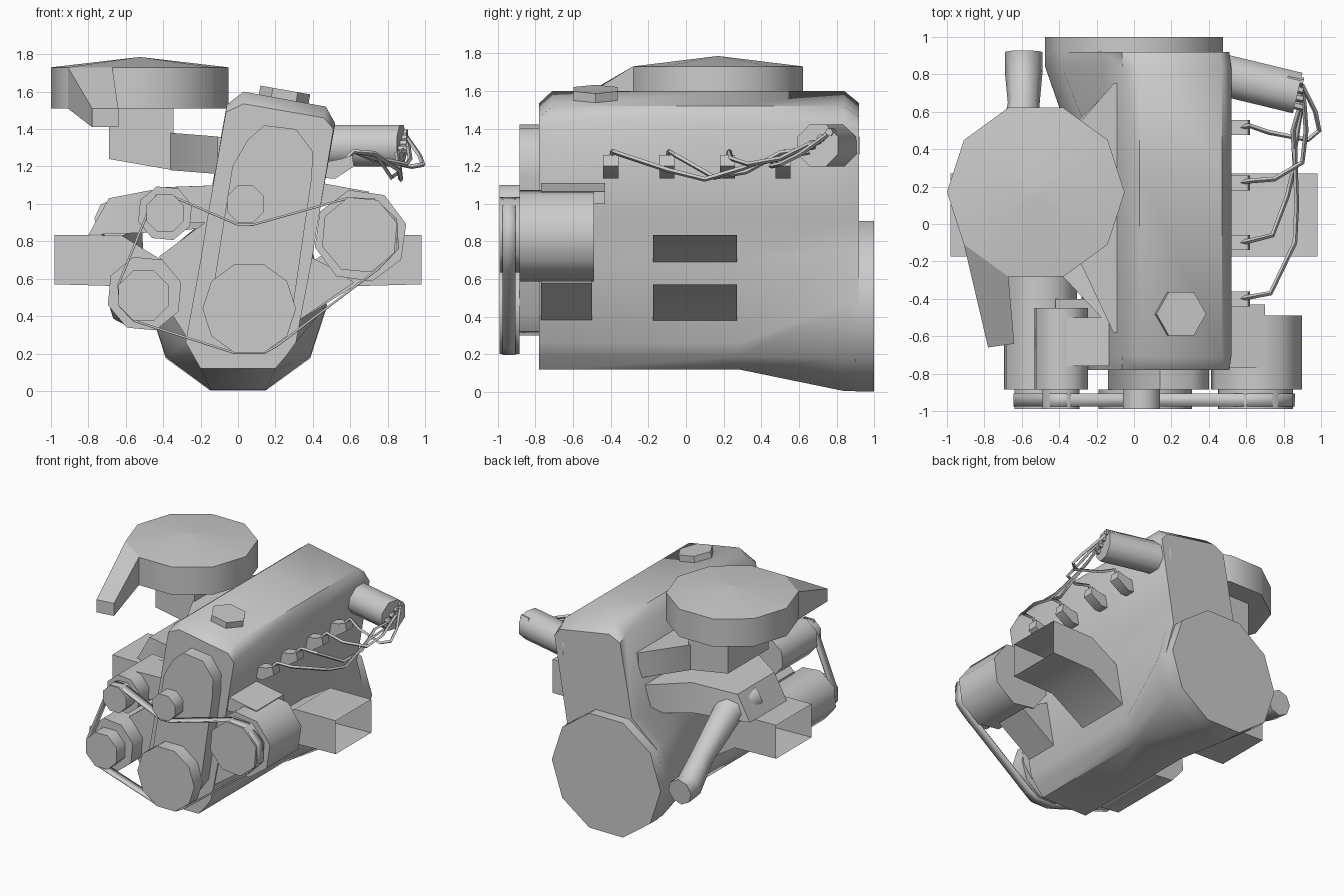
import bpy, bmesh
from math import cos, sin, pi, radians
from mathutils import Vector

if "Cube" in bpy.data.objects:
    bpy.data.objects.remove(bpy.data.objects["Cube"])


def loft(name, rings, cap=True):
    """Skin a list of equal-length point rings."""
    bm = bmesh.new()
    vs = [[bm.verts.new(p) for p in r] for r in rings]
    n = len(rings[0])
    for a, b in zip(vs, vs[1:]):
        for i in range(n):
            j = (i + 1) % n
            bm.faces.new((a[i], a[j], b[j], b[i]))
    if cap:
        bm.faces.new(vs[0])
        bm.faces.new(vs[-1])
    bmesh.ops.recalc_face_normals(bm, faces=bm.faces)
    me = bpy.data.meshes.new(name)
    bm.to_mesh(me)
    bm.free()
    ob = bpy.data.objects.new(name, me)
    bpy.context.collection.objects.link(ob)
    return ob


def prism(name, pts, y0, y1, cap=True):
    """Front-view (x, z) outline extruded along y."""
    return loft(name, [[(x, y, z) for x, z in pts] for y in (y0, y1)], cap)


def ngon(x, z, r, n, off=0.0):
    return [(x + r * cos(2 * pi * i / n + off), z + r * sin(2 * pi * i / n + off)) for i in range(n)]


def drum(name, x, z, r, y0, y1, n=8, off=pi / 8):
    return prism(name, ngon(x, z, r, n, off), y0, y1)


def rod(name, a, b, r, n, off=0.0):
    """Cylinder between two points."""
    a, b = Vector(a), Vector(b)
    q = (b - a).to_track_quat('Z', 'Y')
    return loft(name, [[p + q @ Vector((u, v, 0)) for u, v in ngon(0, 0, r, n, off)] for p in (a, b)])


def tube(name, pts, r, res, radii=None):
    """Poly curve with round section, turned into a mesh."""
    cu = bpy.data.curves.new(name, 'CURVE')
    cu.dimensions = '3D'
    cu.bevel_depth, cu.bevel_resolution, cu.use_fill_caps = r, res, True
    sp = cu.splines.new('POLY')
    sp.points.add(len(pts) - 1)
    for i, p in enumerate(pts):
        sp.points[i].co = (*p, 1)
        sp.points[i].radius = radii[i] if radii else 1
    ob = bpy.data.objects.new(name, cu)
    bpy.context.collection.objects.link(ob)
    bpy.ops.object.select_all(action='DESELECT')
    ob.select_set(True)
    bpy.context.view_layer.objects.active = ob
    bpy.ops.object.convert(target='MESH')


# Tilted block: rounded cover on top, flaring to the bell housing at the rear
top = [(.52, 1.43), (.47, 1.52), (.03, 1.6), (-.06, 1.53)]
top_end = [(.51, 1.40), (.46, 1.46), (.03, 1.535), (-.065, 1.49)]
low = [(-.165, .92), (-.2, .7), (-.28, .26), (-.24, .19), (-.2, .12),
       (.2, .12), (.26, .19), (.31, .26), (.395, .7), (.43, .92)]
flare = [(-.17, .92), (-.385, .74), (-.475, .46), (-.385, .18), (-.147, .005),
         (.147, .005), (.385, .18), (.475, .46), (.4, .74), (.43, .92)]
stations = [(-.78, top_end + low), (-.71, top + low), (.28, top + low),
            (.84, top + flare), (.92, top_end + flare)]
loft("engine_block", [[(x, y, z) for x, z in ring] for y, ring in stations])
drum("bell_housing", 0, .455, .477, .90, 1.0, 10, 0)

# Oil filler cap, tilted with the block
up = Vector((sin(radians(10)), 0, cos(radians(10))))
cap = Vector((.24, -.48, 1.535))
rod("oil_cap", cap, cap + up * .075, .135, 6, pi / 2)

# Timing cover
prism("timing_cover", [(.14, 1.42), (.31, 1.4), (.40, 1.28), (.395, 1.14), (.29, .42), (.22, .32),
                       (.0, .30), (-.12, .38), (-.14, .5), (-.03, 1.2), (.05, 1.34)], -.885, -.77)

# Pulleys and the accessories behind them
drum("crank_pulley", .06, .44, .25, -.99, -.885, 10, 0)
drum("water_pump_pulley", .04, 1.0, .107, -.99, -.88)
drum("alternator_pulley", .65, .835, .21, -.99, -.88, 8, .3)
drum("alternator", .655, .83, .252, -.885, -.49, 8, .25)
drum("upper_pump_pulley", -.39, .95, .108, -.99, -.88)
drum("upper_pump", -.39, .95, .15, -.885, -.45, 8, .3)
drum("lower_pump_pulley", -.505, .51, .145, -.99, -.88)
drum("lower_pump", -.5, .52, .205, -.885, -.28, 8, .3)

# Brackets joining accessories to the block
prism("alternator_top_bracket", [(.40, 1.12), (.7, 1.065), (.7, 1.0), (.40, 1.0)], -.77, -.43)
prism("alternator_lower_bracket", [(.38, .72), (.5, .66), (.62, .58), (.33, .38)], -.77, -.5)
prism("pump_bracket", [(-.15, .92), (-.42, .72), (-.36, .42), (-.27, .28), (-.2, .6)], -.76, -.4)
prism("upper_pump_bracket", [(-.1, 1.1), (-.36, 1.09), (-.32, .9), (-.12, .9)], -.76, -.5)

# Belt ribbon
belt = [(-.49, .95), (-.44, 1.05), (-.36, 1.05), (0, .895), (.08, .895), (.58, 1.035), (.73, 1.03),
        (.85, .92), (.86, .76), (.75, .645), (.21, .235), (.14, .197), (-.02, .197),
        (-.56, .37), (-.635, .45), (-.645, .57)]
ob = prism("belt", belt, -.975, -.905, cap=False)
ob.modifiers.new("thickness", 'SOLIDIFY').thickness = .012

# Engine mounts: open bent box tubes on both sides
for s, name in ((1, "right_mount"), (-1, "left_mount")):
    rings = []
    for x0, z0, x1, z1 in ((.98, .57, .98, .835), (.62, .56, .62, .83), (.30, .36, .36, .67)):
        rings.append([(s * x0, -.175, z0), (s * x0, .27, z0), (s * x1, .27, z1), (s * x1, -.175, z1)])
    loft(name, rings, cap=False)

# Air cleaner: ten-sided can, low cone lid, drooping snout
cx, cy = -.525, .17
rim = ngon(cx, cy, .475, 10)
loft("air_cleaner", [[(x, y, 1.51) for x, y in rim], [(x, y, 1.73) for x, y in rim],
                     [(cx + (x - cx) * .01, cy + (y - cy) * .01, 1.785) for x, y in rim]])
(ax, ay), (bx, by) = rim[6], rim[7]
loft("air_snout", [[(ax, ay, 1.51), (bx, by, 1.51), (bx, by, 1.73), (ax, ay, 1.73)],
                   [(-.78, -.66, 1.41), (-.64, -.64, 1.41), (-.64, -.64, 1.51), (-.78, -.66, 1.51)]])

# Carburettor and the fanned intake manifold
prism("carburettor", [(-.69, 1.24), (-.345, 1.18), (-.345, 1.52), (-.69, 1.52)], -.05, .46)
loft("intake_manifold", [[(x, a, z0), (x, b, z0), (x, b, z1), (x, a, z1)] for x, a, b, z0, z1 in
                         ((-.36, -.05, .46, 1.18, 1.38), (-.11, -.58, .75, 1.16, 1.36), (0, -.58, .75, 1.14, 1.34))])

# Exhaust manifold and downpipe
loft("exhaust_manifold", [[(x0, a, z0), (x0, b, z0), (x1, b, z1), (x1, a, z1)] for x0, x1, a, b, z0, z1 in
                          ((-.1, -.1, -.58, .75, .88, 1.10), (-.38, -.38, -.28, .47, .85, 1.09),
                           (-.8, -.69, -.12, .34, .835, 1.03))])
tube("exhaust_pipe", [(-.66, .12, .92), (-.62, .36, .88), (-.59, .64, .62), (-.59, .80, .46), (-.59, .92, .45)],
     .1, 2, [1.1, 1.1, .85, 1, 1])

# Distributor
rod("distributor", (.40, .815, 1.31), (.875, .70, 1.31), .12, 8, pi / 8)

# Spark plug boots and leads
leads = {
    .515: [(.72, .49, 1.24), (.93, .45, 1.2), (.99, .5, 1.21), (.97, .6, 1.26)],
    .22: [(.75, .24, 1.24), (.9, .33, 1.21), (.92, .5, 1.24), (.91, .64, 1.31)],
    -.1: [(.74, -.06, 1.26), (.82, .15, 1.14), (.86, .32, 1.17), (.85, .5, 1.27)],
    -.4: [(.73, -.37, 1.27), (.86, -.1, 1.18), (.87, .1, 1.13), (.86, .4, 1.22)],
}
for i, (y, path) in enumerate(leads.items()):
    prism(f"plug_boot_{i}", [(.44, 1.22), (.44, 1.14), (.52, 1.135), (.62, 1.2), (.61, 1.26), (.55, 1.24)],
          y - .04, y + .04)
    end = (.88, .76 - .045 * i, 1.38 - .03 * i)
    tube(f"plug_lead_{i}", [(.57, y, 1.23), (.62, y + .01, 1.28)] + path + [(.9, .74 - .03 * i, 1.36 - .03 * i), end],
         .013, 0)
    rod(f"lead_cap_{i}", (.82, end[1] + .02, end[2]), (.905, end[1], end[2]), .022, 6)

# Smooth shading with sharp edges kept
bpy.ops.object.select_all(action='SELECT')
bpy.context.view_layer.objects.active = bpy.data.objects["engine_block"]
bpy.ops.object.shade_smooth_by_angle(angle=radians(48))
